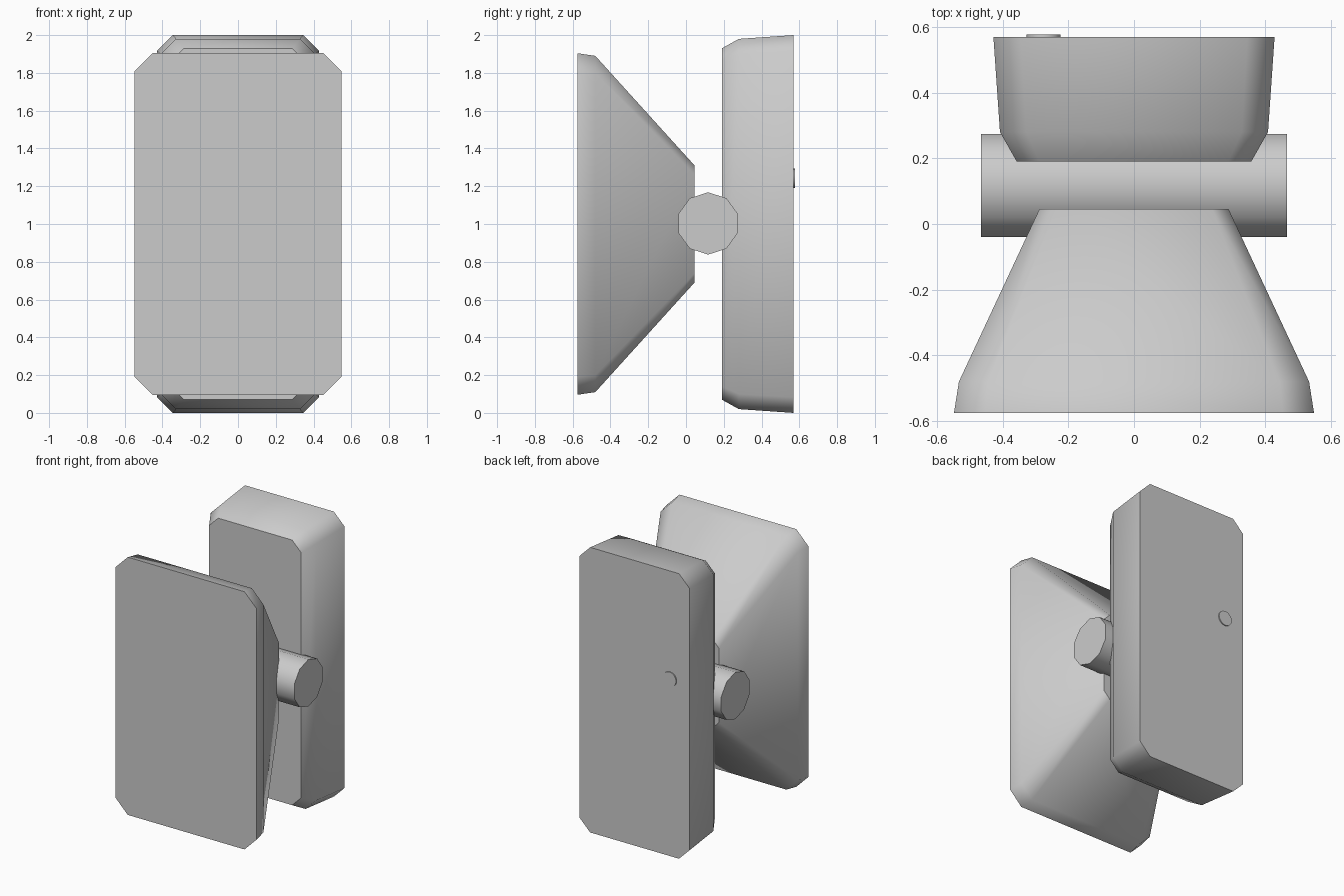
import bpy, bmesh, math

if "Cube" in bpy.data.objects:
    bpy.data.objects.remove(bpy.data.objects["Cube"])

grey = bpy.data.materials.new("light grey")
grey.diffuse_color = (0.6, 0.6, 0.6, 1)
grey.use_nodes = True
grey.node_tree.nodes["Principled BSDF"].inputs["Base Color"].default_value = grey.diffuse_color


def loft(name, rings):
    """Bridge rings of points; the end caps keep sharp borders, the sides are smooth."""
    bm = bmesh.new()
    loops = [[bm.verts.new(p) for p in ring] for ring in rings]
    n = len(loops[0])
    for a, b in zip(loops, loops[1:]):
        for i in range(n):
            j = (i + 1) % n
            bm.faces.new((a[i], a[j], b[j], b[i])).smooth = True
    for cap in (loops[0], loops[-1]):
        for e in bm.faces.new(cap).edges:
            e.smooth = False
    bmesh.ops.recalc_face_normals(bm, faces=bm.faces)
    mesh = bpy.data.meshes.new(name)
    bm.to_mesh(mesh)
    bm.free()
    mesh.materials.append(grey)
    obj = bpy.data.objects.new(name, mesh)
    bpy.context.collection.objects.link(obj)
    return obj


def octagon(y, hx, hz, c):
    """Rectangle with clipped corners in the xz plane, centred at z = 1."""
    quarter = [(hx, hz - c), (hx - c, hz)]
    pts = quarter + [(-x, z) for x, z in reversed(quarter)]
    pts += [(-x, -z) for x, z in pts]
    return [(x, y, 1 + z) for x, z in pts]


def circle(n, r, start=0.0):
    return [(r * math.cos(start + math.tau * i / n), r * math.sin(start + math.tau * i / n))
            for i in range(n)]


# Wide front plate tapering back towards the hinge
loft("front_plate", [octagon(-0.575, 0.548, 0.904, 0.095),
                     octagon(-0.48, 0.533, 0.89, 0.09),
                     octagon(0.045, 0.288, 0.31, 0.05)])

# Rear box with a bevelled front edge
loft("rear_box", [octagon(0.19, 0.357, 0.93, 0.07),
                  octagon(0.28, 0.408, 0.98, 0.08),
                  octagon(0.57, 0.428, 1.0, 0.083)])

# Ten-sided hinge bar across the middle
bar = circle(10, 0.165, math.pi / 2)
loft("hinge_bar", [[(x, 0.117 + y, 1.003 + z) for y, z in bar] for x in (-0.465, 0.465)])

# Small round button on the back
button = circle(16, 0.052)
loft("back_button", [[(-0.275 + x, y, 1.242 + z) for x, z in button] for y in (0.565, 0.577)])
